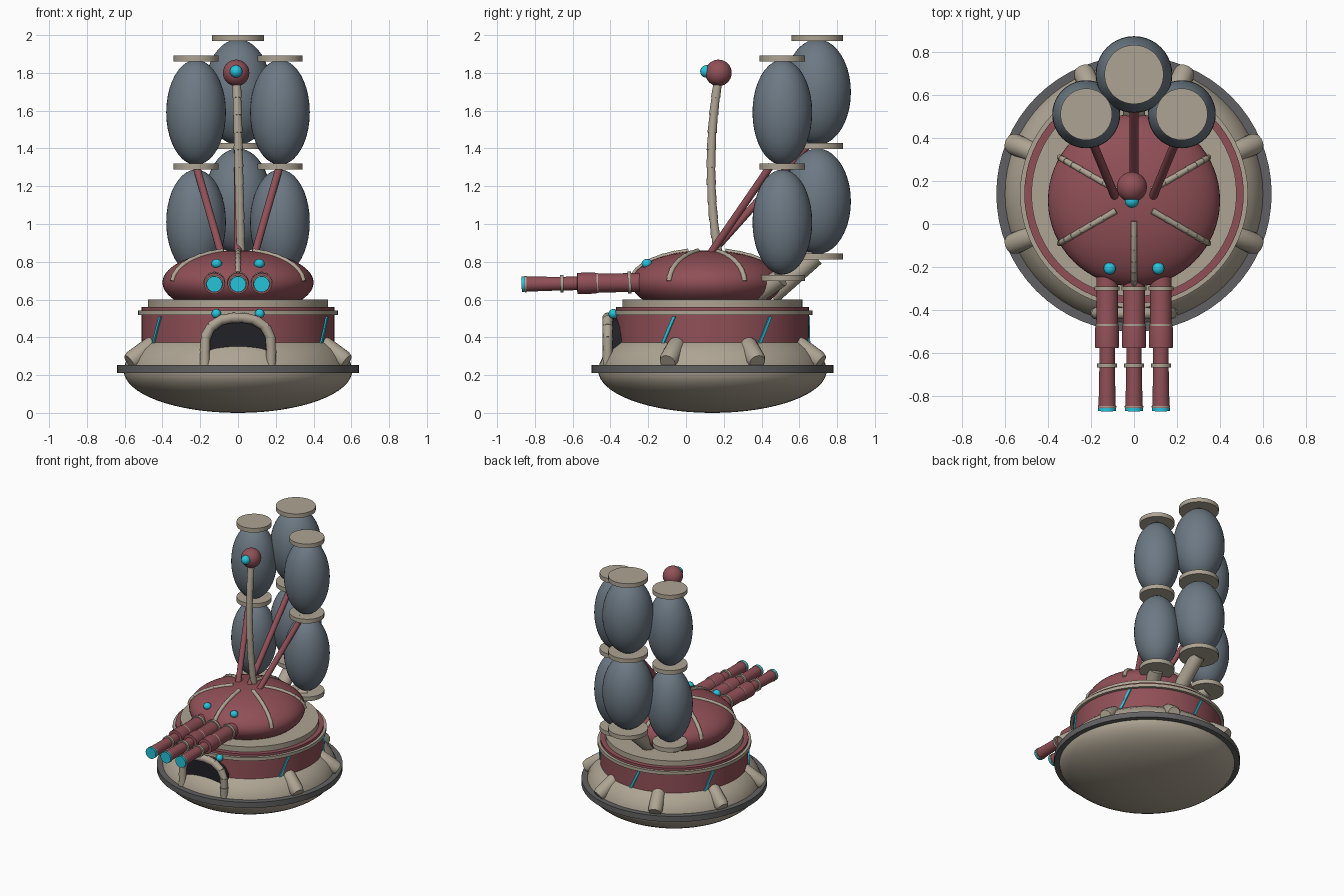
import bpy, math
from mathutils import Vector, Matrix

if "Cube" in bpy.data.objects:
    bpy.data.objects.remove(bpy.data.objects["Cube"])

CY = 0.14  # y of the body axis


def mat(name, r, g, b):
    m = bpy.data.materials.new(name)
    m.diffuse_color = (r, g, b, 1)
    m.use_nodes = True
    m.node_tree.nodes["Principled BSDF"].inputs["Base Color"].default_value = m.diffuse_color
    return m


RED = mat("dark_red", 0.28, 0.08, 0.095)
BEIGE = mat("beige", 0.42, 0.37, 0.29)
BLUE = mat("slate", 0.15, 0.19, 0.23)
CYAN = mat("cyan", 0.02, 0.55, 0.72)
GREY = mat("rim_grey", 0.12, 0.12, 0.125)
BLACK = mat("black", 0.015, 0.015, 0.02)


def add(name, verts, faces, m):
    me = bpy.data.meshes.new(name)
    me.from_pydata(verts, [], faces)
    me.materials.append(m)
    me.shade_smooth()
    me.set_sharp_from_angle(angle=math.radians(35))
    ob = bpy.data.objects.new(name, me)
    bpy.context.collection.objects.link(ob)
    return ob


def lathe(name, prof, m, loc=(0, 0, 0), axis=(0, 0, 1), n=64):
    """Revolve (radius, height) points, bottom to top, around an axis and cap both ends."""
    mx = Matrix.Translation(loc) @ Vector(axis).to_track_quat('Z', 'Y').to_matrix().to_4x4()
    v = [mx @ Vector((r * math.cos(math.tau * i / n), r * math.sin(math.tau * i / n), z))
         for r, z in prof for i in range(n)]
    f = [(k * n + i, k * n + (i + 1) % n, (k + 1) * n + (i + 1) % n, (k + 1) * n + i)
         for k in range(len(prof) - 1) for i in range(n)]
    top = (len(prof) - 1) * n
    f += [tuple(range(n - 1, -1, -1)), tuple(range(top, top + n))]
    return add(name, v, f, m)


def disc(name, r, z0, z1, m, loc=(0, CY, 0)):
    return lathe(name, [(r, z0), (r, z1)], m, loc)


def ellipsoid(name, loc, r, h, m, n=40):
    k = n // 2
    prof = [(max(r * math.sin(math.pi * i / k), 0.002), -h * math.cos(math.pi * i / k))
            for i in range(k + 1)]
    return lathe(name, prof, m, loc, n=n)


def rod(name, p, q, r1, r2, m, n=20):
    p, q = Vector(p), Vector(q)
    return lathe(name, [(r1, 0), (r2, (q - p).length)], m, p, q - p, n)


def segmented(name, pts, r, m):
    """Chain of slightly tapered tube segments."""
    for i, (p, q) in enumerate(zip(pts, pts[1:])):
        p, q = Vector(p), Vector(q)
        rod(f"{name}_{i}", p, q + (q - p).normalized() * r * 0.3, r * 1.08, r * 0.92, m)


def polar(r, deg, z, cy=CY):
    a = math.radians(deg)
    return Vector((r * math.cos(a), cy + r * math.sin(a), z))


# Base: bowl, rim, sloping skirt
bowl = [(max(0.605 * math.sin(math.pi * i / 32), 0.002), 0.225 - 0.225 * math.cos(math.pi * i / 32))
        for i in range(17)]
lathe("base_bowl", bowl, BEIGE, (0, CY, 0))
disc("base_rim", 0.64, 0.212, 0.254, GREY)
lathe("base_skirt", [(0.605, 0.23), (0.598, 0.26), (0.58, 0.30), (0.55, 0.34), (0.51, 0.372), (0.48, 0.39)],
      BEIGE, (0, CY, 0))

# Drum and turret plates
disc("drum", 0.51, 0.36, 0.56, RED)
disc("drum_ring", 0.53, 0.517, 0.542, BEIGE)
disc("turret_plate", 0.477, 0.558, 0.6, BEIGE)

# Feet gripping the skirt
for i, a in enumerate((-22.5, 22.5, 67.5, 112.5, 157.5, 202.5)):
    lathe(f"foot_{i}", [(0.036, 0), (0.048, 0.03), (0.05, 0.16), (0.042, 0.185)], BEIGE,
          polar(0.47, a, 0.375), polar(0.62, a, 0.27) - polar(0.47, a, 0.375), 20)

# Slanted light strips on the drum
for i, a in enumerate((-27, 33, 93, 153, 213)):
    v = []
    for z, d in ((0.37, -3.7), (0.44, 0), (0.51, 3.7)):
        v += [polar(r, a + d + w, z) for r, w in ((0.50, -1), (0.518, -1), (0.518, 1), (0.50, 1))]
    f = [(b + j, b + (j + 1) % 4, b + 4 + (j + 1) % 4, b + 4 + j) for b in (0, 4) for j in range(4)]
    add(f"light_strip_{i}", v, f + [(3, 2, 1, 0), (8, 9, 10, 11)], CYAN)

# Doorway: dark opening, segmented arch, lamps
arch = [(-0.175, 0.25), (-0.175, 0.33), (-0.172, 0.40), (-0.145, 0.455), (-0.09, 0.492), (-0.03, 0.503)]
arch += [(-x, z) for x, z in reversed(arch)]
nA = len(arch)
v = [(x * 0.95, y, z) for y in (-0.395, -0.25) for x, z in arch]
f = [tuple(range(nA)), tuple(range(2 * nA - 1, nA - 1, -1))]
f += [((i + 1) % nA, i, nA + i, nA + (i + 1) % nA) for i in range(nA)]
add("doorway", v, f, BLACK)
segmented("door_arch", [(x, -0.415, z) for x, z in arch], 0.026, BEIGE)
for s in (-1, 1):
    ellipsoid("door_lamp", (s * 0.115, -0.385, 0.525), 0.025, 0.025, CYAN, 20)

# Dome with ribs and eyes
DY, DZ, DR, DH = 0.11, 0.69, 0.4, 0.17
ellipsoid("dome", (0, DY, DZ), DR, DH, RED, 64)
for a in (30, 90, 150, 210, 270, 330):
    pts = []
    for i in range(8):
        t = math.radians(14 + i * 10.3)
        pts.append(polar(DR * math.sin(t), a, DZ + DH * math.cos(t), DY))
    segmented(f"dome_rib_{a}", pts, 0.014, BEIGE)
for s in (-1, 1):
    ellipsoid("dome_eye", (s * 0.113, -0.207, 0.79), 0.028, 0.025, CYAN, 20)

# Three gun barrels
for x in (-0.125, 0, 0.125):
    o, ax = (x, -0.15, 0.692), (0, -1, -0.015)
    lathe("barrel", [(0.05, 0), (0.05, 0.31), (0.056, 0.335), (0.056, 0.425), (0.036, 0.427),
                     (0.036, 0.51), (0.04, 0.71)], RED, o, ax, 32)
    for r, d, w in ((0.058, 0.14, 0.018), (0.053, 0.315, 0.018), (0.046, 0.498, 0.018), (0.043, 0.695, 0.008)):
        lathe("barrel_ring", [(r, d), (r, d + w)], BEIGE, o, ax, 32)
    lathe("barrel_muzzle", [(0.042, 0.705), (0.042, 0.72)], CYAN, o, ax, 32)


# Tank stacks at the rear
def stack(name, x, y, r, h, plate_r, plates, strut, pipe_end):
    for i, z in enumerate(plates):
        disc(f"{name}_plate_{i}", plate_r, z - 0.016, z + 0.016, BEIGE, (x, y, 0))
    for i, (a, b) in enumerate(zip(plates, plates[1:])):
        ellipsoid(f"{name}_tank_{i}", (x, y, (a + b) / 2), r, h, BLUE)
    rod(f"{name}_strut", *strut, 0.02, 0.02, RED)
    rod(f"{name}_pipe", pipe_end, (x, y - 0.01, plates[0]), 0.05, 0.05, BEIGE)


stack("rear_stack", 0, 0.695, 0.178, 0.28, 0.137, (0.828, 1.412, 1.984),
      ((0, 0.12, 0.83), (0, 0.64, 1.41)), (0, 0.45, 0.62))
for s in (-1, 1):
    stack("side_stack", s * 0.222, 0.51, 0.158, 0.278, 0.12, (0.715, 1.305, 1.877),
          ((s * 0.085, 0.12, 0.83), (s * 0.222, 0.45, 1.31)), (s * 0.17, 0.38, 0.63))

# Periscope stalk with ball and eye
stalk = []
for i in range(11):
    t = i / 10
    stalk.append((0.015 - 0.022 * t, 0.17 - 0.15 * t * (1 - t), 0.84 + 0.92 * t))
segmented("stalk", stalk, 0.023, BEIGE)
ellipsoid("stalk_ball", (-0.01, 0.172, 1.8), 0.07, 0.07, RED)
ellipsoid("stalk_eye", (-0.01, 0.108, 1.808), 0.033, 0.033, CYAN, 24)
